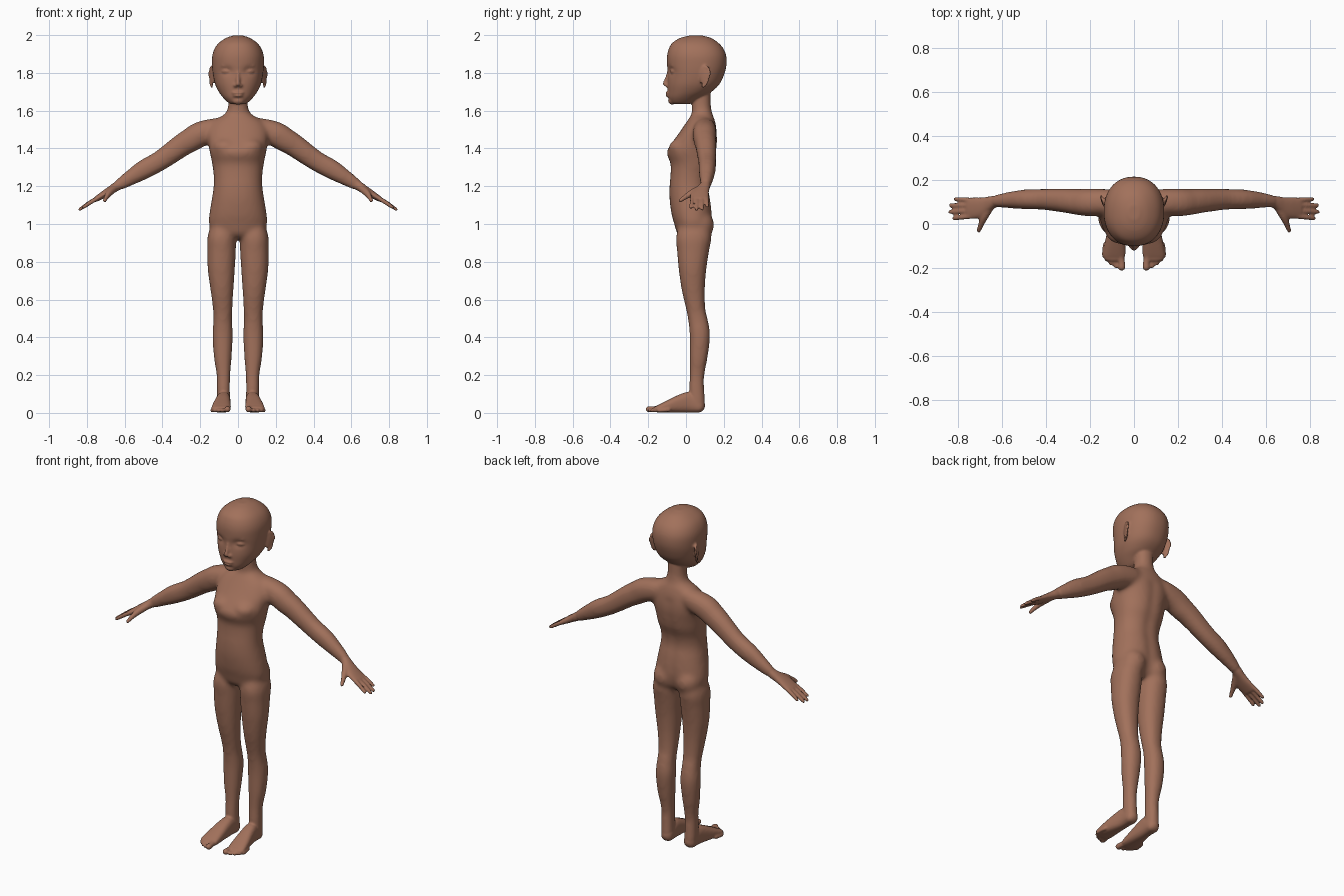
import bpy, bmesh, math
from mathutils import Vector, Matrix

if "Cube" in bpy.data.objects:
    bpy.data.objects.remove(bpy.data.objects["Cube"])

X, Y, Z = Vector((1, 0, 0)), Vector((0, 1, 0)), Vector((0, 0, 1))

skin = bpy.data.materials.new("brown_skin")
skin.diffuse_color = (0.36, 0.165, 0.105, 1)
skin.use_nodes = True
skin.node_tree.nodes["Principled BSDF"].inputs["Base Color"].default_value = skin.diffuse_color


def spline(pts, steps):
    """Smooth curve through rows of numbers."""
    rows, n = [], len(pts)
    for i in range(n - 1):
        p0, p1, p2, p3 = pts[max(i - 1, 0)], pts[i], pts[i + 1], pts[min(i + 2, n - 1)]
        for s in range(steps):
            t = s / steps
            rows.append([0.5 * (2 * b + (c - a) * t + (2 * a - 5 * b + 4 * c - d) * t * t
                                + (3 * b - a - 3 * c + d) * t ** 3)
                         for a, b, c, d in zip(p0, p1, p2, p3)])
    rows.append(list(pts[-1]))
    return rows


def loft(bm, pts, hint, axis=None, n=32, k=2.2, steps=5, rounded=True, grow=0.0):
    """Skin oval sections (x, y, z, radius along hint, other radius)."""
    rows = spline(pts, steps)
    cen = [Vector(r[:3]) for r in rows]
    secs = []
    for i, r in enumerate(rows):
        t = axis or (cen[min(i + 1, len(cen) - 1)] - cen[max(i - 1, 0)]).normalized()
        secs.append((cen[i], t, r[3] + grow, r[4] + grow))
    if rounded:
        def dome(sec, sign):
            c, t, ra, rb = sec
            r = min(ra, rb)
            angs = [j * math.pi / 2 / 4.3 for j in range(1, 5)]
            return [(c + t * sign * r * math.sin(a), t, ra * math.cos(a), rb * math.cos(a)) for a in angs]
        ends = [1 if (cen[i[0]] - cen[i[1]]).dot(secs[i[0]][1]) > 0 else -1 for i in ((0, 1), (-1, -2))]
        secs = dome(secs[0], ends[0])[::-1] + secs + dome(secs[-1], ends[1])
    rings = []
    for c, t, ra, rb in secs:
        a = (hint - t * hint.dot(t)).normalized()
        b = t.cross(a)
        ring = []
        for j in range(n):
            u, v = math.cos(2 * math.pi * j / n), math.sin(2 * math.pi * j / n)
            u, v = (math.copysign(abs(w) ** (2 / k), w) for w in (u, v))
            ring.append(bm.verts.new(c + a * ra * u + b * rb * v))
        rings.append(ring)
    faces = [bm.faces.new((p[j], p[(j + 1) % n], q[(j + 1) % n], q[j]))
             for p, q in zip(rings, rings[1:]) for j in range(n)]
    faces += [bm.faces.new(rings[0]), bm.faces.new(rings[-1])]
    bmesh.ops.recalc_face_normals(bm, faces=faces)
    return [v for r in rings for v in r]


def ball(bm, c, radii, rot=0.0):
    m = Matrix.Translation(c) @ Matrix.Rotation(rot, 4, 'Z') @ Matrix.Diagonal((*radii, 1))
    bmesh.ops.create_uvsphere(bm, u_segments=24, v_segments=16, radius=1, matrix=m)


def upright(rows):
    """(z, x centre, half width, front y, back y) to loft rows."""
    return [(xc, (f + b) / 2, z, w, (b - f) / 2) for z, xc, w, f, b in rows]


def mirror(bm):
    d = bmesh.ops.duplicate(bm, geom=bm.verts[:] + bm.edges[:] + bm.faces[:])["geom"]
    bmesh.ops.scale(bm, vec=(-1, 1, 1), verts=[g for g in d if isinstance(g, bmesh.types.BMVert)])
    bmesh.ops.reverse_faces(bm, faces=[g for g in d if isinstance(g, bmesh.types.BMFace)])


def fuse(bm, name, voxel, smooth):
    """Merge overlapping parts into one soft skin."""
    src = bpy.data.meshes.new(name + "_parts")
    bm.to_mesh(src)
    bm.free()
    ob = bpy.data.objects.new(name, src)
    bpy.context.scene.collection.objects.link(ob)
    r = ob.modifiers.new("Remesh", 'REMESH')
    r.mode, r.voxel_size, r.use_smooth_shade = 'VOXEL', voxel, True
    s = ob.modifiers.new("Smooth", 'SMOOTH')
    s.factor, s.iterations = 0.5, smooth
    bpy.context.view_layer.update()
    me = bpy.data.meshes.new_from_object(ob.evaluated_get(bpy.context.evaluated_depsgraph_get()))
    bpy.data.objects.remove(ob)
    return me


# ---- core: limbs of one side, mirrored, plus trunk
core = bmesh.new()
arm = [(.05, .10, 1.515, .045, .045), (.12, .10, 1.50, .056, .058), (.20, .098, 1.475, .06, .064),
       (.25, .10, 1.445, .057, .062), (.30, .105, 1.415, .053, .058), (.41, .112, 1.337, .045, .051),
       (.50, .112, 1.287, .042, .049), (.58, .108, 1.238, .033, .037), (.63, .103, 1.207, .026, .028)]
loft(core, arm, Y, grow=.003)
leg = [(1.0, .084, .055, -.03, .12), (.93, .087, .072, -.05, .132), (.86, .087, .073, -.045, .12),
       (.76, .0885, .069, -.036, .105), (.65, .085, .058, -.02, .097), (.55, .081, .049, .003, .1),
       (.49, .081, .047, .014, .114), (.41, .081, .051, .022, .125), (.30, .081, .045, .022, .113),
       (.20, .077, .034, .022, .095), (.13, .077, .032, .018, .094), (.05, .076, .033, .02, .1)]
loft(core, upright(leg), X, axis=Z, grow=.003)
ball(core, (.072, .072, .995), (.074, .077, .08))          # buttock
ball(core, (.065, -.02, 1.405), (.07, .072, .05))          # chest
mirror(core)
trunk = [(.925, .06, -.02, .09), (.95, .125, -.045, .12), (1.0, .152, -.06, .135), (1.05, .15, -.074, .138),
         (1.13, .137, -.085, .13), (1.20, .127, -.085, .118), (1.26, .127, -.08, .125), (1.32, .135, -.08, .148),
         (1.38, .147, -.1, .16), (1.43, .156, -.072, .166), (1.48, .16, -.036, .164), (1.53, .14, -.002, .155),
         (1.56, .105, .018, .147), (1.585, .065, .033, .137), (1.63, .05, .031, .13), (1.72, .05, .03, .13)]
verts = loft(core, upright([(z, 0, *r) for z, *r in trunk]), X, axis=Z, n=56, rounded=False, grow=.002)
for v in verts:                                            # spine groove
    if v.co.y > .08 and v.co.z < 1.5:
        v.co.y -= .008 * math.exp(-(v.co.x / .025) ** 2)
core_mesh = fuse(core, "core", .012, 9)

# ---- details of one side: hand, foot, eye, ear
bm = bmesh.new()
palm = [(.61, .104, 1.22, .024, .026), (.64, .10, 1.201, .028, .025), (.67, .088, 1.182, .036, .022),
        (.71, .074, 1.157, .048, .019), (.752, .072, 1.131, .049, .014)]
loft(bm, palm, Y)
for y0, y1, x1, z1 in ((.035, .026, .818, 1.088), (.06, .055, .837, 1.078),
                       (.085, .085, .834, 1.08), (.109, .113, .812, 1.094)):
    loft(bm, [(.735, y0, 1.142, .011, .011), ((.745 + x1) / 2, (y0 + y1) / 2, (1.14 + z1) / 2, .011, .0115),
              (x1, y1, z1, .0095, .009)], Y, n=16, k=2)
loft(bm, [(.655, .08, 1.188, .02, .02), (.68, .035, 1.166, .018, .019), (.695, .0, 1.145, .013, .014),
          (.706, -.03, 1.124, .01, .01)], X, n=16, k=2)     # thumb
foot = [(.075, .066, .04, .035, .038), (.076, .02, .056, .036, .054), (.08, -.03, .05, .041, .049),
        (.086, -.09, .036, .048, .035), (.09, -.14, .024, .051, .022), (.091, -.155, .02, .047, .017)]
loft(bm, foot, X, axis=Y, k=2.6)
for x0, x1, y1, r in ((.062, .056, -.196, .017), (.083, .083, -.19, .011), (.102, .104, -.178, .011),
                      (.118, .122, -.162, .0105), (.131, .136, -.142, .0105)):
    loft(bm, [(x0, y1 + .05, r + .005, r, r), (x1, y1 + .02, r + .003, r * .9, r * .9),
              (x1, y1, r + .002, r, r)], X, n=16, k=2)      # toe
ball(bm, (.06, -.069, 1.808), (.027, .014, .011), .25)      # eye
ball(bm, (.06, -.072, 1.838), (.032, .012, .007), .25)      # brow
ball(bm, (.014, -.101, 1.733), (.010, .011, .009))          # nostril wing
ear_c = Vector((.139, .097, 1.78))
ear_u, ear_v = Vector((.38, .92, 0)), Vector((0, .12, .99))
ball(bm, ear_c, (.007, .028, .052), -.39)
rim = []
for i in range(10):                                        # ear rim
    a = math.radians(160 - i * 29)
    w = .030 if math.sin(a) > 0 else .022
    rim.append((*(ear_c + ear_u * w * math.cos(a) + ear_v * .053 * math.sin(a)), .0065, .0065))
loft(bm, rim, Vector((.92, -.38, 0)), n=12, k=2)
mirror(bm)

# ---- head with eye sockets pressed in
head = [(1.636, .04, -.072, .02), (1.645, .055, -.083, .045), (1.67, .08, -.093, .085), (1.70, .102, -.096, .135),
        (1.74, .121, -.098, .177), (1.79, .132, -.096, .201), (1.84, .137, -.1, .214), (1.89, .136, -.1, .213),
        (1.93, .123, -.09, .197), (1.96, .1, -.071, .17), (1.985, .063, -.03, .132), (1.998, .025, .02, .085)]
for v in loft(bm, upright([(z, 0, *r) for z, *r in head]), X, axis=Z, n=72, steps=8, rounded=False):
    if v.co.y < 0:
        d = ((abs(v.co.x) - .06) / .03) ** 2 + ((v.co.z - 1.81) / .022) ** 2
        v.co.y += .013 * math.exp(-d)

# ---- nose, lips, chin
loft(bm, [(0, -.09, 1.81, .009, .009), (0, -.1, 1.775, .009, .01), (0, -.111, 1.742, .012, .013)],
     X, n=16, k=2)
ball(bm, (0, -.094, 1.694), (.032, .016, .007))
ball(bm, (0, -.093, 1.679), (.027, .016, .007))
ball(bm, (0, -.073, 1.652), (.032, .022, .02))

# ---- final skin
bm.from_mesh(core_mesh)
body_mesh = fuse(bm, "body", .0062, 3)
body_mesh.name = "child_figure"
body_mesh.materials.clear()
body_mesh.materials.append(skin)
body = bpy.data.objects.new("child_figure", body_mesh)
bpy.context.scene.collection.objects.link(body)
for p in body_mesh.polygons:
    p.use_smooth = True
    p.material_index = 0
